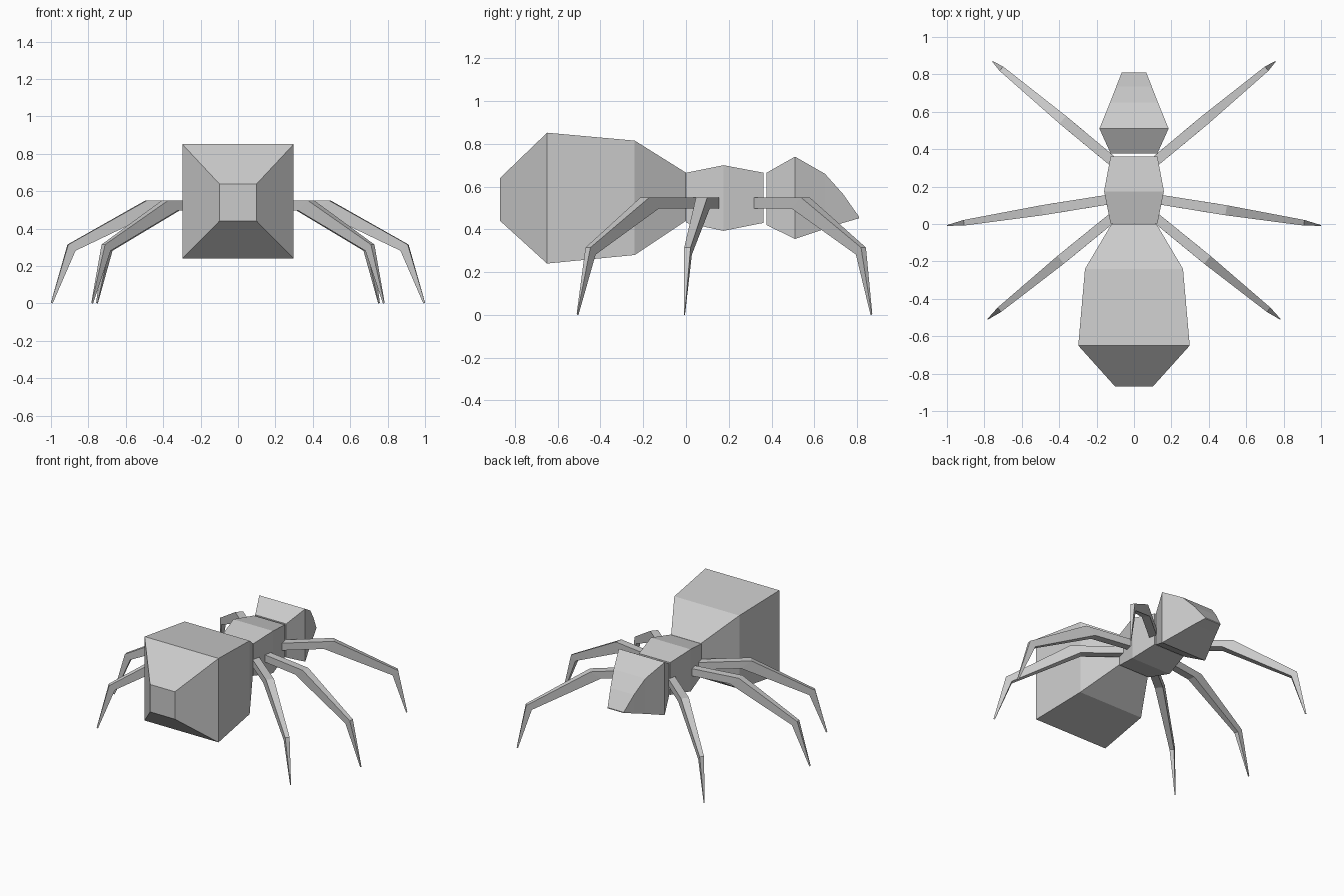
import bpy, bmesh
from mathutils import Vector

if "Cube" in bpy.data.objects:
    bpy.data.objects.remove(bpy.data.objects["Cube"])


def loft(name, rings):
    """Skin a list of four-point rings and cap both ends."""
    bm = bmesh.new()
    loops = [[bm.verts.new(p) for p in ring] for ring in rings]
    for a, b in zip(loops, loops[1:]):
        for i in range(4):
            j = (i + 1) % 4
            bm.faces.new((a[i], a[j], b[j], b[i]))
    bm.faces.new(loops[0])
    bm.faces.new(loops[-1])
    bmesh.ops.recalc_face_normals(bm, faces=bm.faces)
    mesh = bpy.data.meshes.new(name)
    bm.to_mesh(mesh)
    bm.free()
    obj = bpy.data.objects.new(name, mesh)
    bpy.context.collection.objects.link(obj)
    return obj


def body(name, sections):
    """Sections along y: (y, half width, bottom z, top z)."""
    loft(name, [[(-w, y, lo), (w, y, lo), (w, y, hi), (-w, y, hi)]
                for y, w, lo, hi in sections])


def leg(name, root, tip, ankle):
    """Tapered square leg bent at knee and ankle."""
    root, tip = Vector((*root, 0)), Vector((*tip, 0))
    span = tip - root
    side = Vector((-span.y, span.x, 0)).normalized()
    # top position, top z, bottom position, bottom z, half width
    profile = [(-0.08, 0.55, -0.08, 0.497, 0.026),
               (0.41, 0.55, 0.33, 0.497, 0.027),
               (ankle, 0.315, ankle - 0.045, 0.282, 0.015),
               (1.0, 0.004, 0.99, 0.0, 0.002)]
    rings = []
    for t, zt, b, zb, w in profile:
        top = root + span * t + Vector((0, 0, zt))
        bot = root + span * b + Vector((0, 0, zb))
        rings.append([bot - side * w, bot + side * w, top + side * w, top - side * w])
    loft(name, rings)


# Body segments
body("abdomen", [(-0.87, 0.10, 0.44, 0.64), (-0.65, 0.298, 0.24, 0.852),
                 (-0.24, 0.262, 0.28, 0.815), (0.0, 0.12, 0.44, 0.665)])
body("thorax", [(0.002, 0.125, 0.43, 0.665), (0.175, 0.16, 0.393, 0.70),
                (0.362, 0.125, 0.43, 0.665)])
body("head", [(0.377, 0.125, 0.42, 0.665), (0.51, 0.185, 0.355, 0.74),
              (0.65, 0.128, 0.402, 0.66), (0.735, 0.095, 0.43, 0.565),
              (0.81, 0.065, 0.452, 0.458)])

# Three pairs of legs
for label, s in (("left", -1), ("right", 1)):
    leg(f"front_leg_{label}", (s * 0.12, 0.34), (s * 0.757, 0.87), 0.925)
    leg(f"middle_leg_{label}", (s * 0.14, 0.13), (s * 1.0, -0.008), 0.895)
    leg(f"rear_leg_{label}", (s * 0.12, 0.03), (s * 0.783, -0.51), 0.905)
